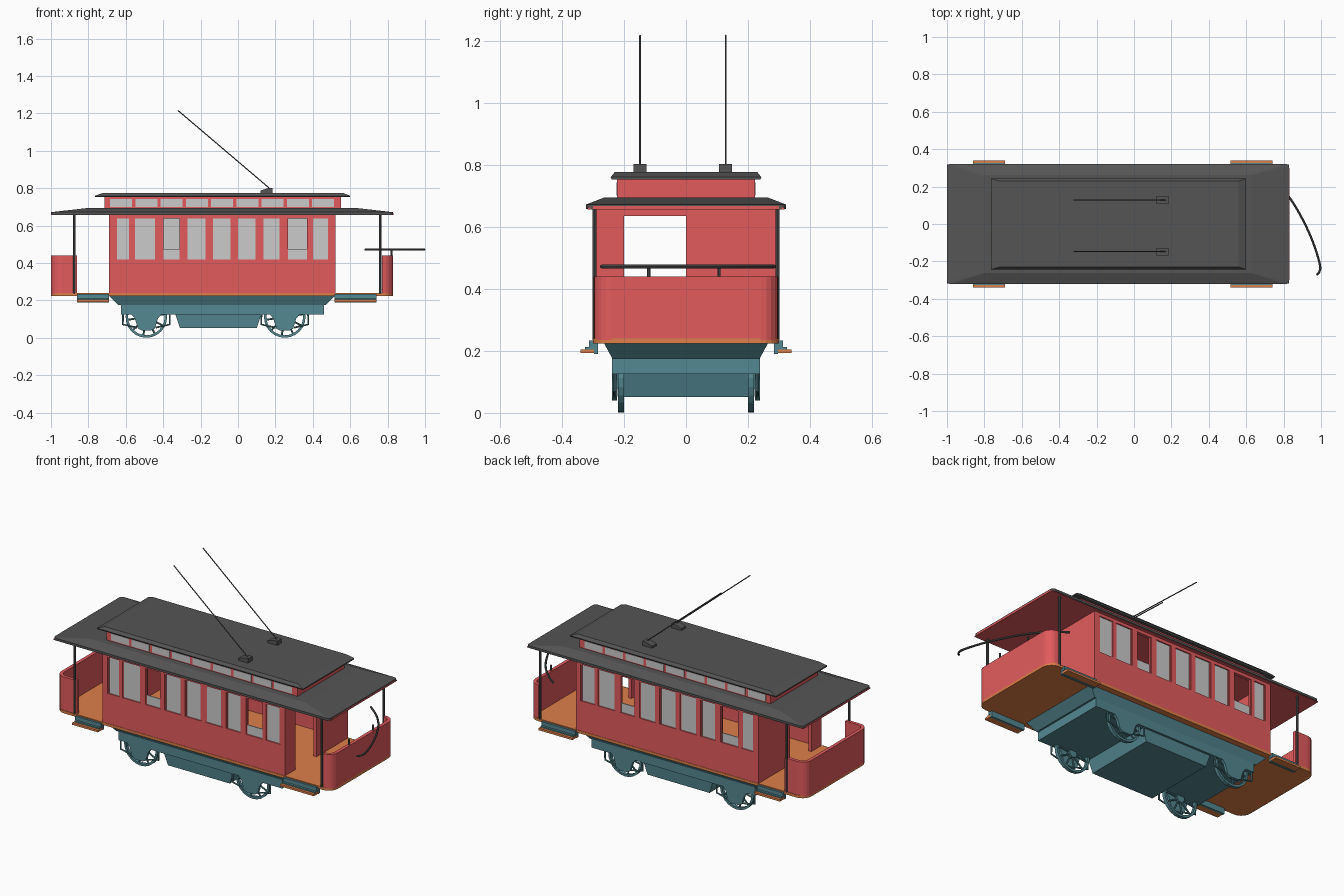
import bpy, bmesh
from math import sin, cos, pi

if "Cube" in bpy.data.objects:
    bpy.data.objects.remove(bpy.data.objects["Cube"])

def material(name, c):
    m = bpy.data.materials.new(name)
    m.diffuse_color = (*c, 1)
    m.use_nodes = True
    m.node_tree.nodes["Principled BSDF"].inputs["Base Color"].default_value = m.diffuse_color
    return m

RED = material("red_paint", (0.77, 0.105, 0.11))
DARK = material("dark_roof", (0.09, 0.09, 0.09))
WOOD = material("orange_wood", (0.74, 0.215, 0.066))
TEAL = material("teal_iron", (0.089, 0.246, 0.283))

def finish(name, bm, mat):
    bmesh.ops.recalc_face_normals(bm, faces=bm.faces[:])
    me = bpy.data.meshes.new(name)
    bm.to_mesh(me)
    bm.free()
    ob = bpy.data.objects.new(name, me)
    bpy.context.collection.objects.link(ob)
    if mat:
        me.materials.append(mat)
    return ob

def loft(name, rings, mat):
    """Skin a stack of equal-length point rings and cap both ends."""
    bm = bmesh.new()
    vs = [[bm.verts.new(p) for p in r] for r in rings]
    n = len(vs[0])
    for a, b in zip(vs, vs[1:]):
        for i in range(n):
            bm.faces.new((a[i], a[(i + 1) % n], b[(i + 1) % n], b[i]))
    bm.faces.new(vs[0][::-1])
    bm.faces.new(vs[-1])
    return finish(name, bm, mat)

def rect(x0, x1, y0, y1, z):
    return [(x0, y0, z), (x1, y0, z), (x1, y1, z), (x0, y1, z)]

def box(name, x0, x1, y0, y1, z0, z1, mat=None):
    return loft(name, [rect(x0, x1, y0, y1, z0), rect(x0, x1, y0, y1, z1)], mat)

def slabs(name, levels, mat):
    """levels: (x0, x1, half width, z)"""
    return loft(name, [rect(a, b, -w, w, z) for a, b, w, z in levels], mat)

def prism_z(name, pts, z0, z1, mat):
    return loft(name, [[(x, y, z) for x, y in pts] for z in (z0, z1)], mat)

def prism_y(name, pts, y0, y1, mat):
    return loft(name, [[(x, y, z) for x, z in pts] for y in (y0, y1)], mat)

def tube(name, pts, r, mat, smooth=False):
    cu = bpy.data.curves.new(name, 'CURVE')
    cu.dimensions = '3D'
    cu.bevel_depth, cu.bevel_resolution, cu.use_fill_caps = r, 2, True
    s = cu.splines.new('NURBS' if smooth else 'POLY')
    s.points.add(len(pts) - 1)
    for q, p in zip(s.points, pts):
        q.co = (*p, 1)
    if smooth:
        s.order_u, s.use_endpoint_u = 3, True
    cu.materials.append(mat)
    ob = bpy.data.objects.new(name, cu)
    bpy.context.collection.objects.link(ob)
    bpy.ops.object.select_all(action='DESELECT')
    ob.select_set(True)
    bpy.context.view_layer.objects.active = ob
    bpy.ops.object.convert(target='MESH')
    bpy.ops.object.shade_smooth_by_angle()

def lathe_y(name, cx, cz, prof, mat, n=24):
    """Ring around a y axis from a closed (radius, y) profile."""
    bm = bmesh.new()
    vs = [[bm.verts.new((cx + r * cos(2 * pi * i / n), y, cz + r * sin(2 * pi * i / n)))
           for r, y in prof] for i in range(n)]
    m = len(prof)
    for i in range(n):
        a, b = vs[i], vs[(i + 1) % n]
        for j in range(m):
            bm.faces.new((a[j], a[(j + 1) % m], b[(j + 1) % m], b[j]))
    return finish(name, bm, mat)

def corner(cx, cy, r, a0, n=5):
    return [(cx + r * cos(a0 + pi / 2 * i / n), cy + r * sin(a0 + pi / 2 * i / n)) for i in range(n + 1)]

def rounded(x0, x1, w, r):
    return (corner(x1 - r, w - r, r, 0) + corner(x0 + r, w - r, r, pi / 2)
            + corner(x0 + r, -w + r, r, pi) + corner(x1 - r, -w + r, r, 1.5 * pi))

MID = -0.085                       # centre of the car body
X0, X1, W = -0.69, 0.52, 0.298     # saloon limits

# floor with rounded ends
prism_z("floor", rounded(-1, 0.83, 0.3, 0.06), 0.224, 0.24, WOOD)

# saloon side walls, window frames and panes
centres = [-0.615, -0.497, -0.355, -0.223, -0.088, 0.046, 0.18, 0.318, 0.441]
widths = [0.08, 0.12, 0.10, 0.11, 0.108, 0.108, 0.10, 0.114, 0.095]
ZL, ZH = 0.42, 0.638
for s, side, opened in ((-1, "front", (2, 7)), (1, "back", (6, 1))):
    yo, yi = s * W, s * (W - 0.02)
    ya, yb = min(yo, yi), max(yo, yi)
    box(side + "_lower_wall", X0, X1, ya, yb, 0.235, ZL, RED)
    box(side + "_upper_wall", X0, X1, ya, yb, ZH, 0.66, RED)
    edge = X0
    for i, (c, w) in enumerate(zip(centres, widths)):
        a, b = c - w / 2, c + w / 2
        box(side + "_window_pillar", edge, a, ya, yb, ZL, ZH, RED)
        edge = b
        for f in (a, b - 0.007):
            box(side + "_window_frame", f, f + 0.007, ya + 0.004, yb - 0.004, ZL, ZH, RED)
        top = 0.475 if i in opened else ZH
        ym = s * (W - 0.010)
        box(side + "_window_pane", a, b, ym - 0.003, ym + 0.003, ZL, top)
    box(side + "_window_pillar", edge, X1, ya, yb, ZL, ZH, RED)

# end bulkheads with doorways
for x in (X0, X1 - 0.02):
    box("bulkhead_wide", x, x + 0.02, 0.0, W - 0.02, 0.235, 0.66, RED)
    box("bulkhead_narrow", x, x + 0.02, -W + 0.02, -0.2, 0.235, 0.66, RED)
    box("door_header", x, x + 0.02, -0.2, 0.0, 0.635, 0.66, RED)

# curved dash panels at the platforms
for name, sx, xe, xs in (("right_dash", 1, 0.83, 0.77), ("left_dash", -1, -1.0, -0.86)):
    def outline(d):
        r, e, w = 0.055 - d, xe * sx - d, 0.297 - d
        return ([(xs * sx, -w)] + corner(e - r, -w + r, r, -pi / 2)
                + corner(e - r, w - r, r, 0) + [(xs * sx, w)])
    pts = [(x * sx, y) for x, y in outline(0) + outline(0.02)[::-1]]
    prism_z(name, pts, 0.235, 0.44, RED)

# platform posts
for y in (-0.295, 0.295):
    tube("right_post", [(0.76, y, 0.235), (0.76, y, 0.66)], 0.007, DARK)
    tube("left_post", [(-0.875, y, 0.235), (-0.875, y, 0.66)], 0.007, DARK)

# curved rail with supports
tube("curved_rail", [(0.68, 0.285, 0.472), (0.80, 0.20, 0.472), (0.93, -0.02, 0.472),
                     (1.0, -0.22, 0.472), (0.99, -0.265, 0.472), (0.975, -0.272, 0.472)], 0.006, DARK, True)
for y in (-0.12, 0.107):
    tube("rail_support", [(0.82, y, 0.43), (0.82, y, 0.472)], 0.005, DARK)

# main roof with hipped edges, ceiling and red end beams
loft("main_roof", [[(x, y, z) for x, y in rounded(a, b, w, r)] for a, b, w, r, z in
                   ((-1, 0.83, 0.322, 0.02, 0.658), (-1, 0.83, 0.322, 0.02, 0.672),
                    (-0.80, 0.63, 0.262, 0.004, 0.695))], DARK)
slabs("ceiling", [(-0.999, 0.829, 0.318, 0.656), (-0.999, 0.829, 0.318, 0.662)], RED)
for x in (-1.001, 0.826):
    box("roof_end_beam", x, x + 0.005, -0.30, 0.30, 0.657, 0.667, RED)

# raised clerestory and its roof
slabs("clerestory", [(-0.715, 0.55, 0.222, 0.69), (-0.715, 0.55, 0.222, 0.755)], RED)
for i in range(9):
    c = MID + (i - 4) * 0.135
    for s in (-1, 1):
        box("clerestory_pane", c - 0.059, c + 0.059, s * 0.222 - 0.002, s * 0.222 + 0.002, 0.701, 0.742)
slabs("top_roof", [(-0.765, 0.60, 0.240, 0.753), (-0.765, 0.60, 0.243, 0.760),
                   (-0.72, 0.56, 0.230, 0.776)], DARK)

# trolley poles on wedge bases
for y in (-0.148, 0.128):
    prism_y("pole_base", [(0.12, 0.774), (0.185, 0.774), (0.185, 0.802), (0.165, 0.802), (0.12, 0.788)],
            y - 0.021, y + 0.021, DARK)
    tube("trolley_pole", [(0.18, y, 0.79), (-0.322, y, 1.217)], 0.003, DARK)

# under frame and equipment box
slabs("under_frame", [(-0.625, 0.46, 0.238, 0.125), (-0.625, 0.46, 0.238, 0.176),
                      (-0.64, 0.47, 0.238, 0.176), (-0.69, 0.52, 0.265, 0.226)], TEAL)
slabs("equipment_box", [(-0.31, 0.10, 0.22, 0.052), (-0.335, 0.125, 0.225, 0.127)], TEAL)

# spoked wheels, axle guards and hangers
CZ = 0.112
for cx in (-0.49, 0.25):
    for s in (-1, 1):
        y0, y1 = sorted((s * 0.20, s * 0.22))
        lathe_y("wheel_rim", cx, CZ, [(0.098, y0), (0.111, y0), (0.111, y1), (0.098, y1)], TEAL)
        lathe_y("wheel_hub", cx, CZ, [(0.001, y0), (0.025, y0), (0.025, y1), (0.001, y1)], TEAL, 12)
        for k in range(10):
            a = k * pi / 5 + 0.15
            tube("wheel_spoke", [(cx + r * cos(a), s * 0.21, CZ + r * sin(a)) for r in (0.015, 0.10)],
                 0.005, TEAL)
        g0, g1 = sorted((s * 0.222, s * 0.238))
        prism_y("axle_guard", [(cx - 0.085, 0.13), (cx - 0.062, 0.105), (cx - 0.045, 0.05),
                               (cx - 0.025, 0.04), (cx + 0.025, 0.04), (cx + 0.045, 0.05),
                               (cx + 0.062, 0.105), (cx + 0.085, 0.13)], g0, g1, TEAL)
        for d in (-1, 1):
            tube("guard_hanger", [(cx + d * 0.125, s * 0.23, 0.13), (cx + d * 0.125, s * 0.23, 0.072),
                                  (cx + d * 0.05, s * 0.23, 0.055)], 0.005, TEAL)

# boarding steps
for a, b in ((-0.86, -0.69), (0.515, 0.74)):
    for s in (-1, 1):
        y = lambda p, q: sorted((s * p, s * q))
        box("step_riser", a, b, *y(0.283, 0.297), 0.19, 0.236, TEAL)
        box("step_bracket", a + 0.004, b - 0.004, *y(0.297, 0.325), 0.204, 0.212, TEAL)
        box("step_ledge", a, b, *y(0.297, 0.312), 0.212, 0.234, TEAL)
        box("step_tread", a, b, *y(0.29, 0.34), 0.193, 0.205, WOOD)
